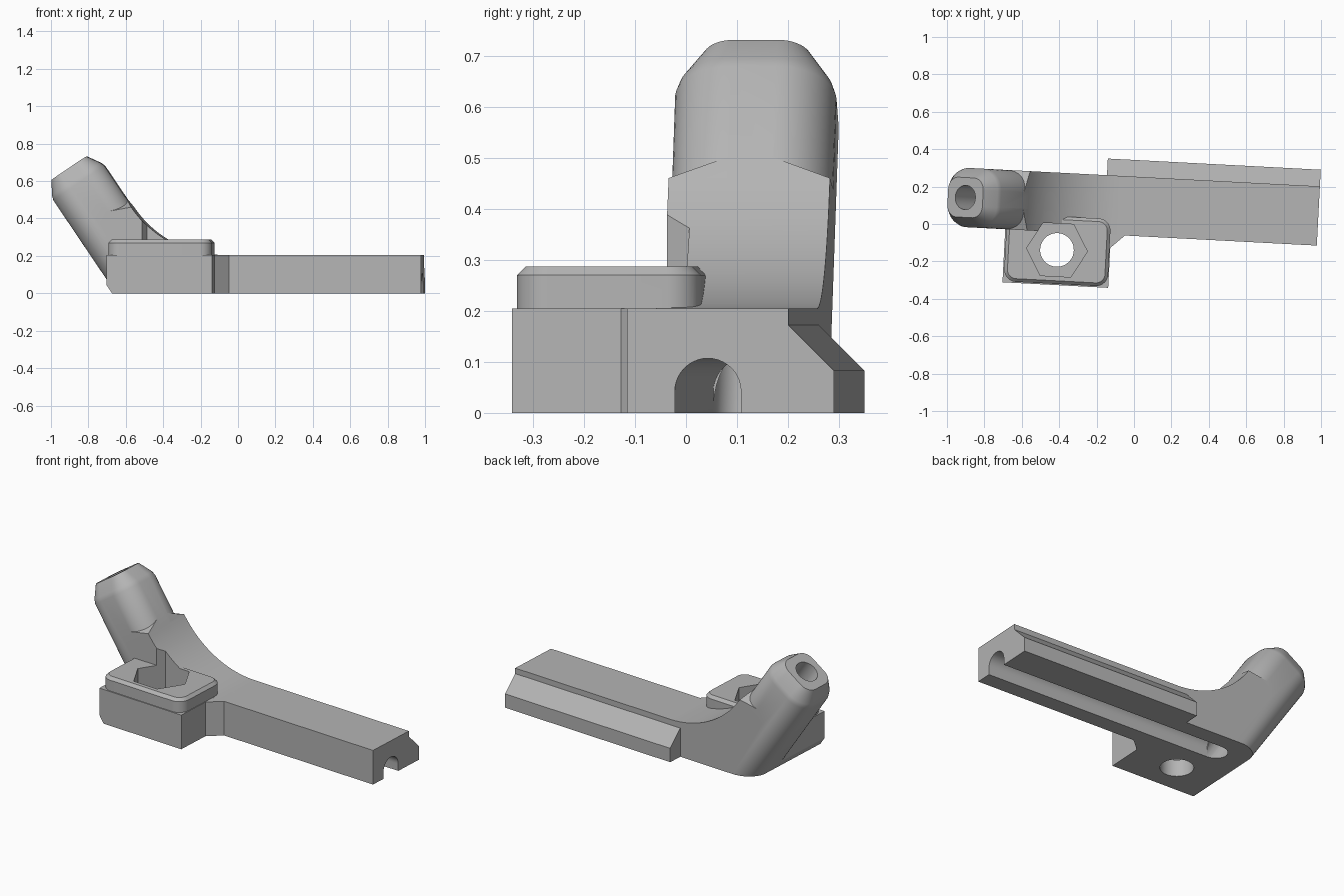
import bpy, bmesh, math
from mathutils import Vector, Matrix

if "Cube" in bpy.data.objects:
    bpy.data.objects.remove(bpy.data.objects["Cube"])

# Main dimensions
TILT = math.radians(34)
AXIS = Vector((-math.sin(TILT), 0, math.cos(TILT)))
ACROSS = Vector((math.cos(TILT), 0, math.sin(TILT)))
Y0, Y1 = -0.064, 0.253            # sides of the arm
YM = (Y0 + Y1) / 2
B0, B1 = -0.544, -0.214           # under and upper side of the stem
BM = (B0 + B1) / 2
TOP, END = 0.205, 0.982
CORNER = 0.115
COLLAR, COLLAR_LOW = 0.75, 0.70

grey = bpy.data.materials.new("plain grey")
grey.use_nodes = True
grey.diffuse_color = (0.46, 0.46, 0.46, 1)
grey.node_tree.nodes["Principled BSDF"].inputs["Base Color"].default_value = grey.diffuse_color


def stem_point(b, y, t):
    """Point in the tilted frame of the stem."""
    p = ACROSS * b + AXIS * t
    return Vector((p.x, y, p.z))


def finish(name, bm):
    bmesh.ops.recalc_face_normals(bm, faces=bm.faces)
    mesh = bpy.data.meshes.new(name)
    bm.to_mesh(mesh)
    bm.free()
    mesh.materials.append(grey)
    ob = bpy.data.objects.new(name, mesh)
    bpy.context.collection.objects.link(ob)
    return ob


def loft(name, rings, clip=None):
    """Closed solid through rings of points, optionally clipped by a plane."""
    bm = bmesh.new()
    rows = [[bm.verts.new(p) for p in ring] for ring in rings]
    n = len(rows[0])
    for low, high in zip(rows, rows[1:]):
        for i in range(n):
            j = (i + 1) % n
            bm.faces.new((low[i], low[j], high[j], high[i]))
    bm.faces.new(rows[0])
    bm.faces.new(rows[-1])
    if clip:
        cut = bmesh.ops.bisect_plane(bm, geom=bm.verts[:] + bm.edges[:] + bm.faces[:],
                                     plane_co=clip[0], plane_no=clip[1], clear_outer=True)
        edges = [e for e in cut["geom_cut"] if isinstance(e, bmesh.types.BMEdge)]
        bmesh.ops.holes_fill(bm, edges=edges, sides=0)
    return finish(name, bm)


def along_x(pts, x):
    return [Vector((x, p[0], p[1])) for p in pts]


def along_y(pts, y):
    return [Vector((p[0], y, p[1])) for p in pts]


def along_z(pts, z):
    return [Vector((p[0], p[1], z)) for p in pts]


def along_stem(pts, t):
    return [stem_point(p[0], p[1], t) for p in pts]


def circle(cx, cy, r, n):
    return [(cx + r * math.cos(math.tau * i / n), cy + r * math.sin(math.tau * i / n))
            for i in range(n)]


def rounded(x0, x1, y0, y1, r, inset=0, steps=12):
    """Rounded rectangle outline, moved inward by inset."""
    x0, x1, y0, y1 = x0 + inset, x1 - inset, y0 + inset, y1 - inset
    r = max(r - inset, 0.01)
    pts = []
    for k, (cx, cy) in enumerate([(x1 - r, y1 - r), (x0 + r, y1 - r),
                                  (x0 + r, y0 + r), (x1 - r, y0 + r)]):
        for i in range(steps + 1):
            a = math.pi / 2 * (k + i / steps)
            pts.append((cx + r * math.cos(a), cy + r * math.sin(a)))
    return pts


def combine(target, other, operation):
    mod = target.modifiers.new(operation.lower(), 'BOOLEAN')
    mod.operation, mod.solver, mod.object = operation, 'EXACT', other
    bpy.context.view_layer.objects.active = target
    bpy.ops.object.modifier_apply(modifier=mod.name)
    bpy.data.objects.remove(other)


# Arm: side profile with a concave sweep up to the stem
corner_x = (B1 - ACROSS.z * TOP) / ACROSS.x
reach = COLLAR_LOW - AXIS.dot(Vector((corner_x, 0, TOP)))
turn = math.pi / 2 - TILT
radius = reach / math.tan(turn / 2)
sweep = [(corner_x + reach - radius * math.sin(turn * i / 28),
          TOP + radius - radius * math.cos(turn * i / 28)) for i in range(29)]
inner = stem_point(-0.4, 0, COLLAR_LOW)
profile = [(-0.4 / ACROSS.x, 0), (END, 0), (END, TOP)] + sweep + [(inner.x, inner.z)]
mount = loft("angled_mount", [along_y(profile, Y0), along_y(profile, Y1)])

# Rounded stem with tapered tip
stem_rings = [(-0.2, 0), (0.965, 0), (0.99, 0.008), (1.062, 0.052)]
stem = loft("stem", [along_stem(rounded(B0, B1, Y0, Y1, CORNER, inset), t)
                     for t, inset in stem_rings],
            clip=(Vector((0, 0, 0)), Vector((0, 0, -1))))
combine(mount, stem, 'UNION')

# Sloped corner facets where the square arm meets the round stem
for edge, step in ((Y0, CORNER), (Y1, -CORNER)):
    bm = bmesh.new()
    ends = [(B1 - CORNER, edge), (B1, edge + step)]
    for b, y in ends:
        for t in (COLLAR, COLLAR_LOW):
            bm.verts.new(stem_point(b, y, t))
    bm.verts.new(stem_point(B1, edge, COLLAR_LOW))
    bmesh.ops.convex_hull(bm, input=bm.verts)
    combine(mount, finish("corner_facet", bm), 'UNION')

# Side block, its underside trimmed in line with the stem
outline = [(-0.686, -0.348), (-0.12, -0.348), (-0.12, -0.134),
           (-0.045, Y0), (-0.045, 0.05), (-0.686, 0.05)]
block = loft("side_block", [along_z(outline, 0), along_z(outline, TOP)],
             clip=(stem_point(B0, 0, 0), -ACROSS))
combine(mount, block, 'UNION')

# Raised pad on the block
pad = loft("raised_pad", [along_z(rounded(-0.68, -0.124, -0.342, 0.02, 0.065, inset), z)
                          for z, inset in ((0.1, 0), (0.27, 0), (0.287, 0.017))])
combine(mount, pad, 'UNION')

# Rail along the back
rail_shape = [(0.2, 0), (0.342, 0), (0.342, 0.083), (Y1, 0.172), (0.2, 0.172)]
rail = loft("back_rail", [along_x(rail_shape, -0.158), along_x(rail_shape, END)])
combine(mount, rail, 'UNION')

# Hexagonal pocket and bolt hole
hexagon = circle(-0.404, -0.16, 0.163, 6)
combine(mount, loft("hex_cutter", [along_z(hexagon, 0.1), along_z(hexagon, 0.8)]), 'DIFFERENCE')
bolt = circle(-0.404, -0.16, 0.09, 40)
combine(mount, loft("bolt_cutter", [along_z(bolt, -0.1), along_z(bolt, 0.2)]), 'DIFFERENCE')

# Bore down the stem and arched channel under the arm
bore = circle(BM, YM, 0.065, 40)
combine(mount, loft("bore_cutter", [along_stem(bore, 0.12), along_stem(bore, 1.2)]), 'DIFFERENCE')
arch = [(YM + 0.065 * math.cos(math.pi * i / 20), 0.042 + 0.065 * math.sin(math.pi * i / 20))
        for i in range(21)]
arch += [(YM - 0.065, -0.1), (YM + 0.065, -0.1)]
combine(mount, loft("channel_cutter", [along_x(arch, -0.46), along_x(arch, 1.2)]), 'DIFFERENCE')

# Final slight turn and shading
mount.data.transform(Matrix.Rotation(math.radians(-3), 4, 'Z'))
bpy.ops.object.select_all(action='DESELECT')
mount.select_set(True)
bpy.context.view_layer.objects.active = mount
bpy.ops.object.shade_smooth_by_angle(angle=math.radians(25))
